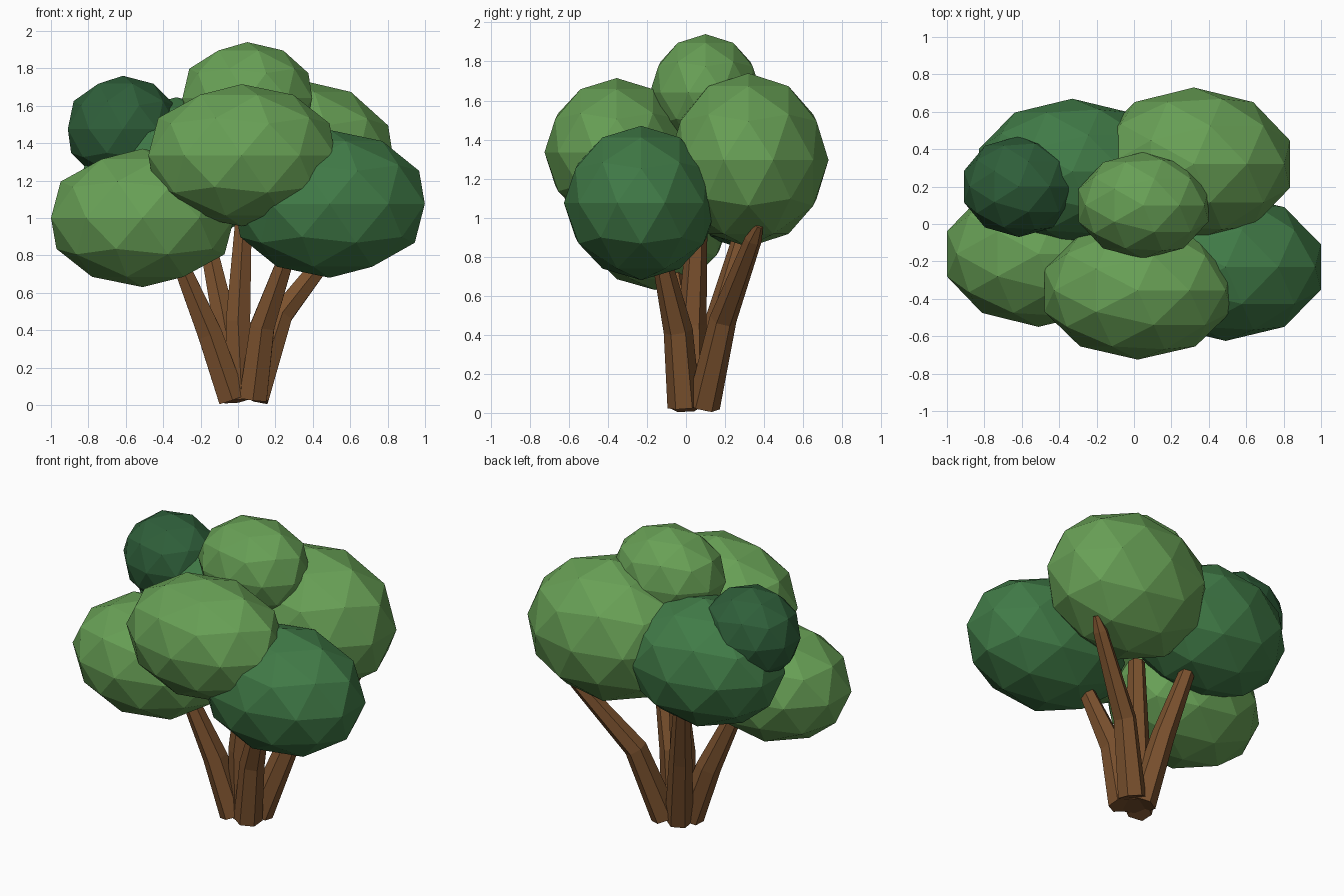
import bpy, bmesh, math
from mathutils import Vector

if "Cube" in bpy.data.objects:
    bpy.data.objects.remove(bpy.data.objects["Cube"])


def material(name, rgb):
    m = bpy.data.materials.new(name)
    m.diffuse_color = (*rgb, 1)
    m.use_nodes = True
    m.node_tree.nodes["Principled BSDF"].inputs["Base Color"].default_value = m.diffuse_color
    return m


LIGHT = material("light_green", (0.138, 0.352, 0.092))
MID = material("mid_green", (0.052, 0.197, 0.063))
DARK = material("dark_green", (0.028, 0.114, 0.042))
BARK = material("bark_brown", (0.195, 0.082, 0.027))


def add_object(name, bm, mat):
    mesh = bpy.data.meshes.new(name)
    bm.to_mesh(mesh)
    bm.free()
    mesh.materials.append(mat)
    obj = bpy.data.objects.new(name, mesh)
    bpy.context.collection.objects.link(obj)
    return obj


def foliage(name, centre, radii, mat):
    """Faceted ball stretched along the axes."""
    bm = bmesh.new()
    bmesh.ops.create_icosphere(bm, subdivisions=2, radius=1)
    for v in bm.verts:
        v.co = Vector(v.co[i] * radii[i] + centre[i] for i in range(3))
    add_object(name, bm, mat)


def branch(name, points, radii, sides=6):
    """Tapered six-sided limb swept along a bent path."""
    pts = [Vector(p) for p in points]
    bm = bmesh.new()
    rings = []
    for i, (p, r) in enumerate(zip(pts, radii)):
        d = (pts[min(i + 1, len(pts) - 1)] - pts[max(i - 1, 0)]).normalized()
        u = Vector((0, 1, 0)).cross(d).normalized()
        w = d.cross(u)
        ring = []
        for k in range(sides):
            a = math.tau * (k + 0.5) / sides
            ring.append(bm.verts.new(p + (u * math.cos(a) + w * math.sin(a)) * r))
        rings.append(ring)
    for a, b in zip(rings, rings[1:]):
        for k in range(sides):
            n = (k + 1) % sides
            bm.faces.new((a[k], a[n], b[n], b[k]))
    bm.faces.new(rings[0][::-1])
    bm.faces.new(rings[-1])
    add_object(name, bm, BARK)


# Foliage clumps
foliage("foliage_left", (-0.51, -0.16, 1.0), (0.515, 0.39, 0.37), LIGHT)
foliage("foliage_front", (0.02, -0.355, 1.335), (0.525, 0.37, 0.38), LIGHT)
foliage("foliage_right", (0.49, -0.23, 1.075), (0.535, 0.395, 0.395), MID)
foliage("foliage_back_right", (0.32, 0.32, 1.295), (0.54, 0.41, 0.445), LIGHT)
foliage("foliage_top", (0.05, 0.1, 1.64), (0.365, 0.285, 0.3), LIGHT)
foliage("foliage_back_left", (-0.33, 0.28, 1.245), (0.525, 0.39, 0.4), MID)
foliage("foliage_small", (-0.615, 0.2, 1.475), (0.31, 0.27, 0.285), DARK)

# Trunk limbs, fanning out from a shared foot
branch("limb_left", [(-0.03, 0.0, 0.03), (-0.15, -0.02, 0.38), (-0.36, -0.09, 0.88)],
       (0.085, 0.075, 0.04))
branch("limb_centre", [(0.02, 0.03, 0.03), (0.0, 0.03, 0.45), (0.03, 0.06, 1.0)],
       (0.09, 0.075, 0.05))
branch("limb_right", [(0.08, -0.01, 0.03), (0.13, -0.04, 0.42), (0.28, -0.14, 0.85)],
       (0.085, 0.075, 0.045))
branch("limb_back_right", [(0.09, 0.09, 0.035), (0.23, 0.19, 0.48), (0.55, 0.345, 0.89),
                           (0.61, 0.375, 0.96)], (0.085, 0.07, 0.045, 0.02))
branch("limb_back_left", [(0.0, 0.07, 0.03), (-0.08, 0.17, 0.48), (-0.18, 0.30, 0.95)],
       (0.085, 0.07, 0.045))
